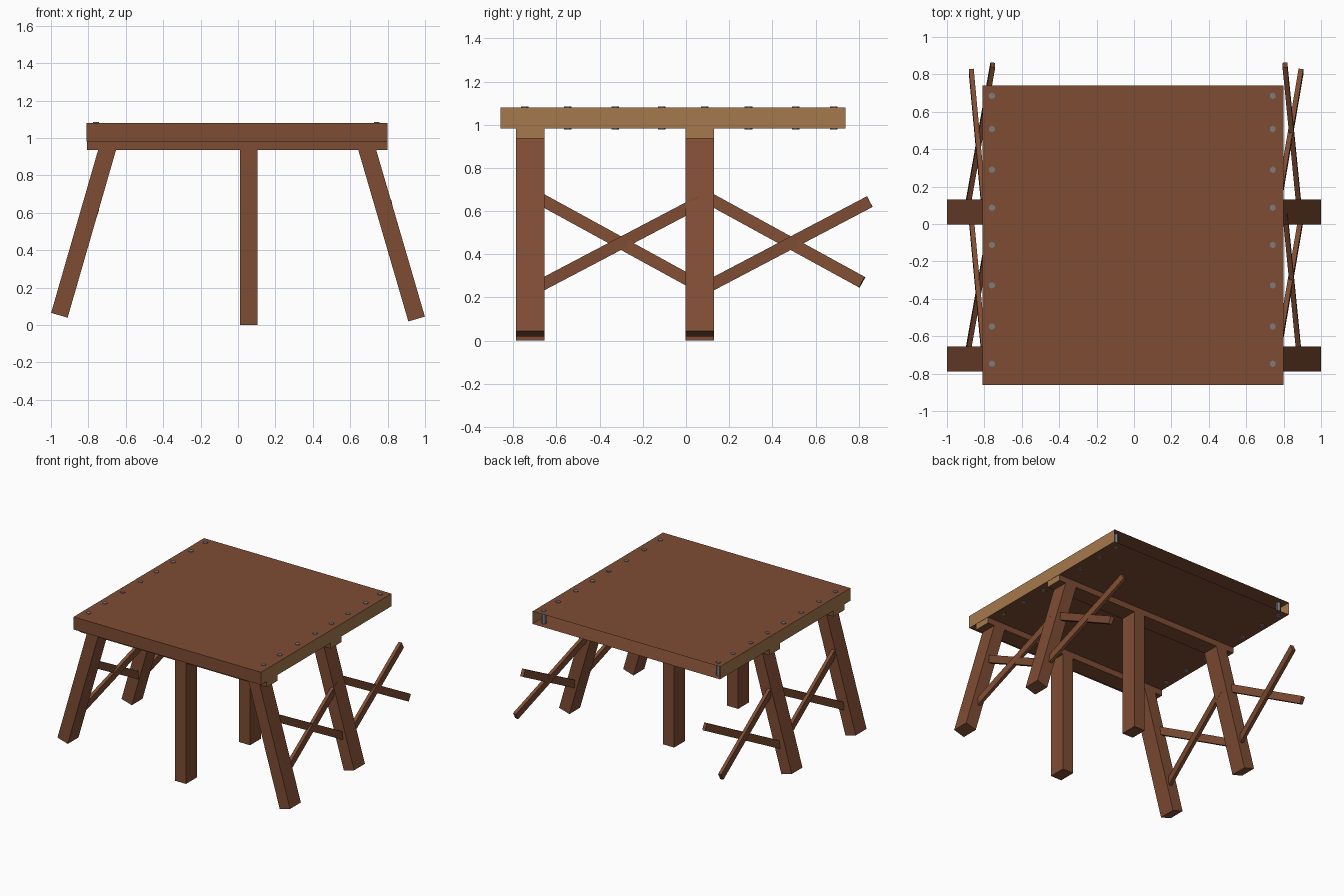
import bpy, bmesh, math
from mathutils import Vector

if "Cube" in bpy.data.objects:
    bpy.data.objects.remove(bpy.data.objects["Cube"])


def material(name, col):
    m = bpy.data.materials.new(name)
    m.diffuse_color = (*col, 1)
    m.use_nodes = True
    m.node_tree.nodes["Principled BSDF"].inputs["Base Color"].default_value = m.diffuse_color
    return m


BROWN = material("brown wood", (0.21, 0.073, 0.033))
TAN = material("tan end grain", (0.38, 0.19, 0.072))
GREY = material("grey iron", (0.2, 0.2, 0.2))


def finish(name, bm, mats):
    me = bpy.data.meshes.new(name)
    bm.to_mesh(me)
    bm.free()
    for m in mats:
        me.materials.append(m)
    ob = bpy.data.objects.new(name, me)
    bpy.context.collection.objects.link(ob)
    return ob


def bar(name, p, q, side, w, d, tan_ends=False):
    """Box from p to q, w wide along side, d thick across."""
    p, q, side = Vector(p), Vector(q), Vector(side)
    axis = (q - p).normalized()
    u = (side - axis * side.dot(axis)).normalized()
    v = axis.cross(u)
    bm = bmesh.new()
    bmesh.ops.create_cube(bm, size=1)
    mid, length = (p + q) / 2, (q - p).length
    for vert in bm.verts:
        c = vert.co.copy()
        vert.co = mid + u * c.x * w + v * c.y * d + axis * c.z * length
    bm.normal_update()
    if tan_ends:
        for f in bm.faces:
            f.material_index = int(abs(f.normal.dot(axis)) > 0.9)
    return finish(name, bm, [BROWN, TAN])


# deck: hollow box, open at the back, tan left and right sides
X0, X1, Y0, Y1, Z0, Z1 = -0.81, 0.80, -0.86, 0.74, 0.982, 1.08
bm = bmesh.new()
bmesh.ops.create_cube(bm, size=1)
for v in bm.verts:
    v.co = (X0 if v.co.x < 0 else X1, Y0 if v.co.y < 0 else Y1, Z0 if v.co.z < 0 else Z1)
bm.normal_update()
bmesh.ops.delete(bm, geom=[f for f in bm.faces if f.normal.y > 0.9], context='FACES_ONLY')
for f in bm.faces:
    f.material_index = int(abs(f.normal.x) > 0.9)
# floor of the deck faces upward, like the top
bmesh.ops.reverse_faces(bm, faces=[f for f in bm.faces if f.normal.z < -0.9])
finish("deck", bm, [BROWN, TAN])

# two trestles: beam, three legs and crossed braces behind them
for label, y in (("front", -0.722), ("middle", 0.064)):
    bar(label + "_beam", (-0.808, y, 0.959), (0.798, y, 0.959), (0, 1, 0), 0.132, 0.046, True)
    bar(label + "_centre_leg", (0.058, y, 0), (0.058, y, 0.96), (0, 1, 0), 0.132, 0.094)
    bar(label + "_left_leg", (-0.955, y, 0.052), (-0.693, y, 0.96), (0, 1, 0), 0.132, 0.092)
    bar(label + "_right_leg", (0.955, y, 0.032), (0.684, y, 0.96), (0, 1, 0), 0.132, 0.092)
    # brace ends: x at start, x at end for each side
    for side, up, down in (("left", (-0.895, -0.755), (-0.80, -0.87)),
                           ("right", (0.885, 0.807), (0.765, 0.893))):
        bar(f"{label}_{side}_rising_brace", (up[0], y, 0.23), (up[1], y + 0.786, 0.643),
            (1, 0, 0), 0.026, 0.056)
        bar(f"{label}_{side}_falling_brace", (down[0], y, 0.682), (down[1], y + 0.752, 0.27),
            (1, 0, 0), 0.026, 0.056)

# bolts through the deck along both sides
for side, x in (("left", -0.76), ("right", 0.742)):
    for i, y in enumerate((0.685, 0.508, 0.29, 0.087, -0.112, -0.328, -0.548, -0.747)):
        bm = bmesh.new()
        bmesh.ops.create_cone(bm, cap_ends=True, segments=6, radius1=0.018, radius2=0.018,
                              depth=0.108)
        bmesh.ops.translate(bm, verts=bm.verts, vec=(x, y, 1.031))
        finish(f"{side}_bolt_{i + 1}", bm, [GREY])
